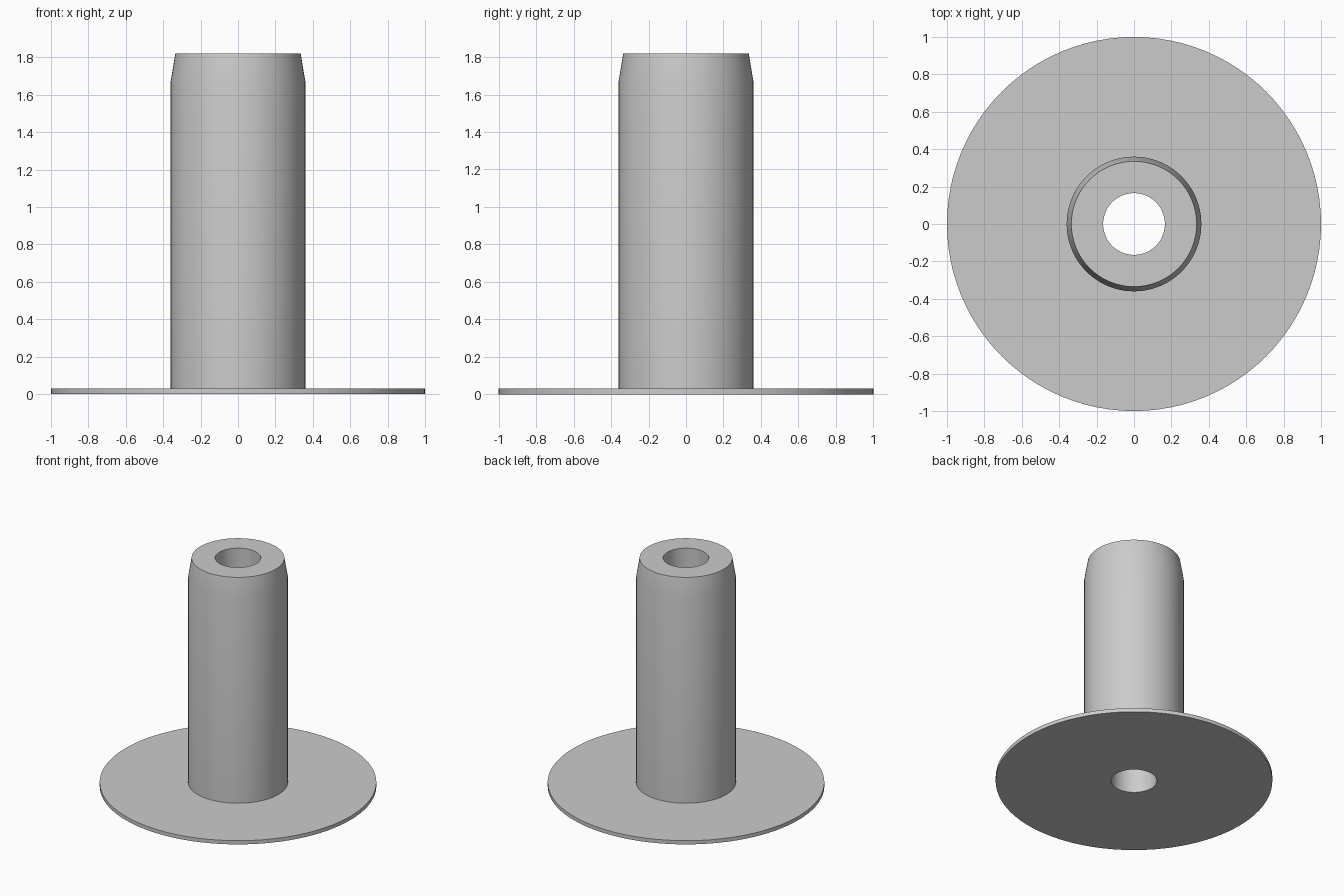
import bpy
import bmesh
import math
from mathutils import Matrix, Vector

cube = bpy.data.objects.get("Cube")
if cube:
    bpy.data.objects.remove(cube, do_unlink=True)

SEGMENTS = 96
BORE, TUBE, TIP, FLANGE = 0.165, 0.36, 0.335, 1.0
THICKNESS, TAPER_START, HEIGHT = 0.03, 1.67, 1.82

# Plain grey material
grey = bpy.data.materials.new("plain_grey")
grey.use_nodes = True
colour = (0.6, 0.6, 0.6, 1)
grey.diffuse_color = colour
grey.node_tree.nodes["Principled BSDF"].inputs["Base Color"].default_value = colour


def lathe(name, profile, material):
    """Revolve a closed (radius, height) profile around the z axis."""
    bm = bmesh.new()
    verts = [bm.verts.new((r, 0, z)) for r, z in profile]
    edges = [bm.edges.new((v, verts[i - 1])) for i, v in enumerate(verts)]
    bmesh.ops.spin(bm, geom=verts + edges, cent=(0, 0, 0), axis=(0, 0, 1),
                   angle=math.tau, steps=SEGMENTS, use_merge=True)
    bmesh.ops.remove_doubles(bm, verts=bm.verts[:], dist=0.0001)
    bmesh.ops.recalc_face_normals(bm, faces=bm.faces[:])
    mesh = bpy.data.meshes.new(name)
    bm.to_mesh(mesh)
    bm.free()
    mesh.materials.append(material)
    obj = bpy.data.objects.new(name, mesh)
    bpy.context.collection.objects.link(obj)
    bpy.ops.object.select_all(action='DESELECT')
    obj.select_set(True)
    bpy.context.view_layer.objects.active = obj
    bpy.ops.object.shade_smooth_by_angle(angle=math.radians(30))
    return obj


# Bored tube with a tapered tip, in one piece with its thin round flange
lathe("flanged_bushing", [
    (BORE, 0), (FLANGE, 0), (FLANGE, THICKNESS),
    (TUBE, THICKNESS), (TUBE, TAPER_START),
    (TIP, HEIGHT), (BORE, HEIGHT),
], grey)
